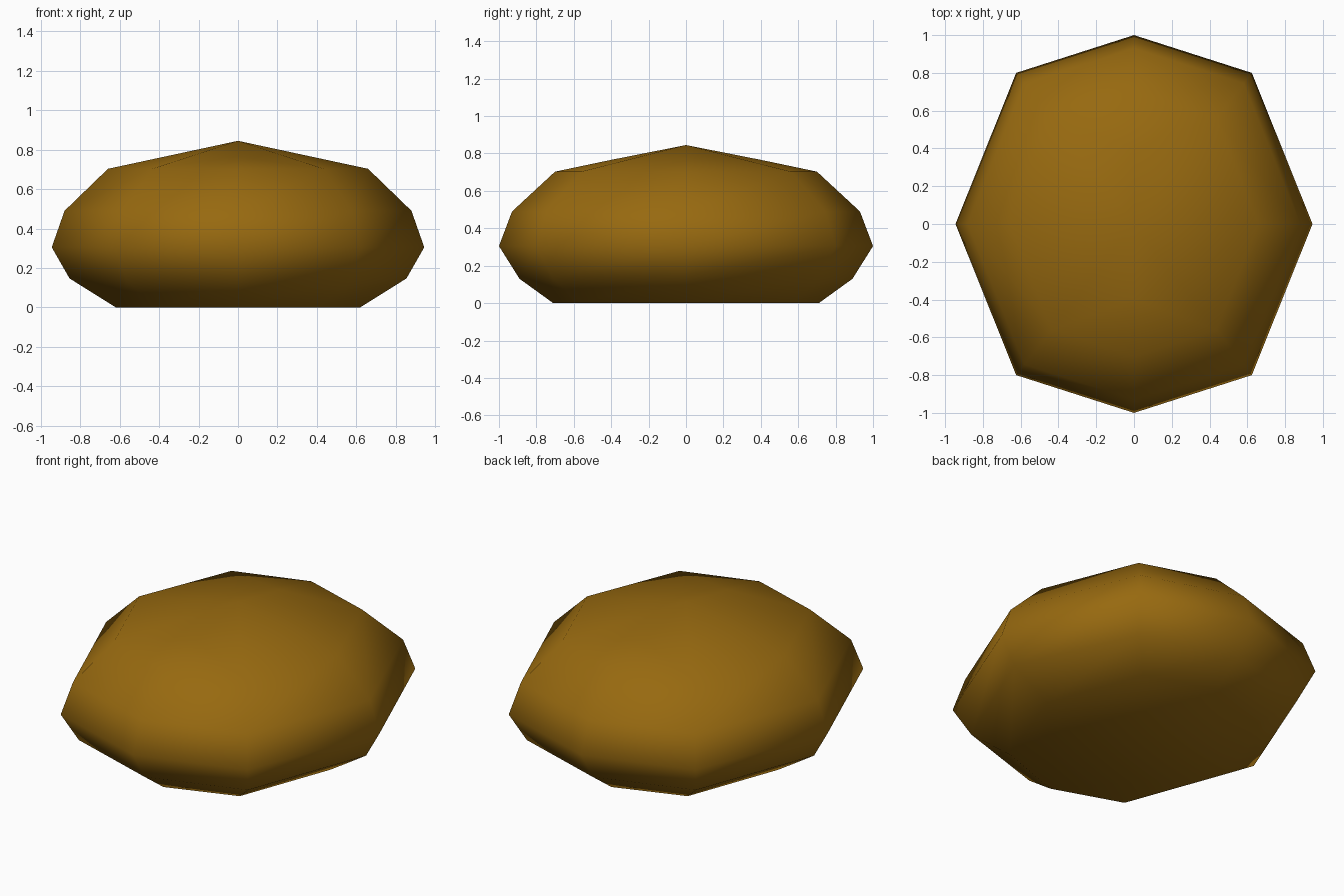
import bpy
import bmesh

cube = bpy.data.objects.get("Cube")
if cube:
    bpy.data.objects.remove(cube, do_unlink=True)

# Golden brown crust colour
crust = bpy.data.materials.new("golden_brown")
crust.use_nodes = True
colour = (0.31, 0.142, 0.005, 1)
crust.diffuse_color = colour
crust.node_tree.nodes["Principled BSDF"].inputs["Base Color"].default_value = colour

# Eight-sided outline, scaled for each ring
OUTLINE = [(1, 0), (0.66, 0.8), (0, 1), (-0.66, 0.8),
           (-1, 0), (-0.66, -0.8), (0, -1), (0.66, -0.8)]
# Half width, half depth, height at the sides, height at front and back
RINGS = [(0.62, 0.71, 0, 0), (0.855, 0.89, 0.147, 0.13),
         (0.945, 1.0, 0.305, 0.305), (0.88, 0.93, 0.49, 0.49),
         (0.66, 0.70, 0.703, 0.703)]

bm = bmesh.new()
rings = [[bm.verts.new((x * rx, y * ry, zx + (zy - zx) * abs(y)))
          for x, y in OUTLINE] for rx, ry, zx, zy in RINGS]

# Rounded sides and flat base
bm.faces.new(rings[0][::-1])
for low, high in zip(rings, rings[1:]):
    for i in range(8):
        j = (i + 1) % 8
        bm.faces.new((low[i], low[j], high[j], high[i]))

# Shallow peaked crown, slightly raised along the front and back ridges
apex = bm.verts.new((0, 0, 0.845))
top = rings[-1]
ridge = {i: bm.verts.new((0, y, 0.766)) for i, y in ((2, 0.4), (6, -0.4))}
for i in range(8):
    j = (i + 1) % 8
    if i in ridge:
        bm.faces.new((top[i], top[j], ridge[i]))
        bm.faces.new((ridge[i], top[j], apex))
    elif j in ridge:
        bm.faces.new((top[i], top[j], ridge[j]))
        bm.faces.new((top[i], ridge[j], apex))
    else:
        bm.faces.new((top[i], top[j], apex))

bmesh.ops.recalc_face_normals(bm, faces=bm.faces)
for face in bm.faces:
    face.smooth = True

mesh = bpy.data.meshes.new("rounded_bun")
bm.to_mesh(mesh)
bm.free()
mesh.materials.append(crust)
bun = bpy.data.objects.new("rounded_bun", mesh)
bpy.context.collection.objects.link(bun)
